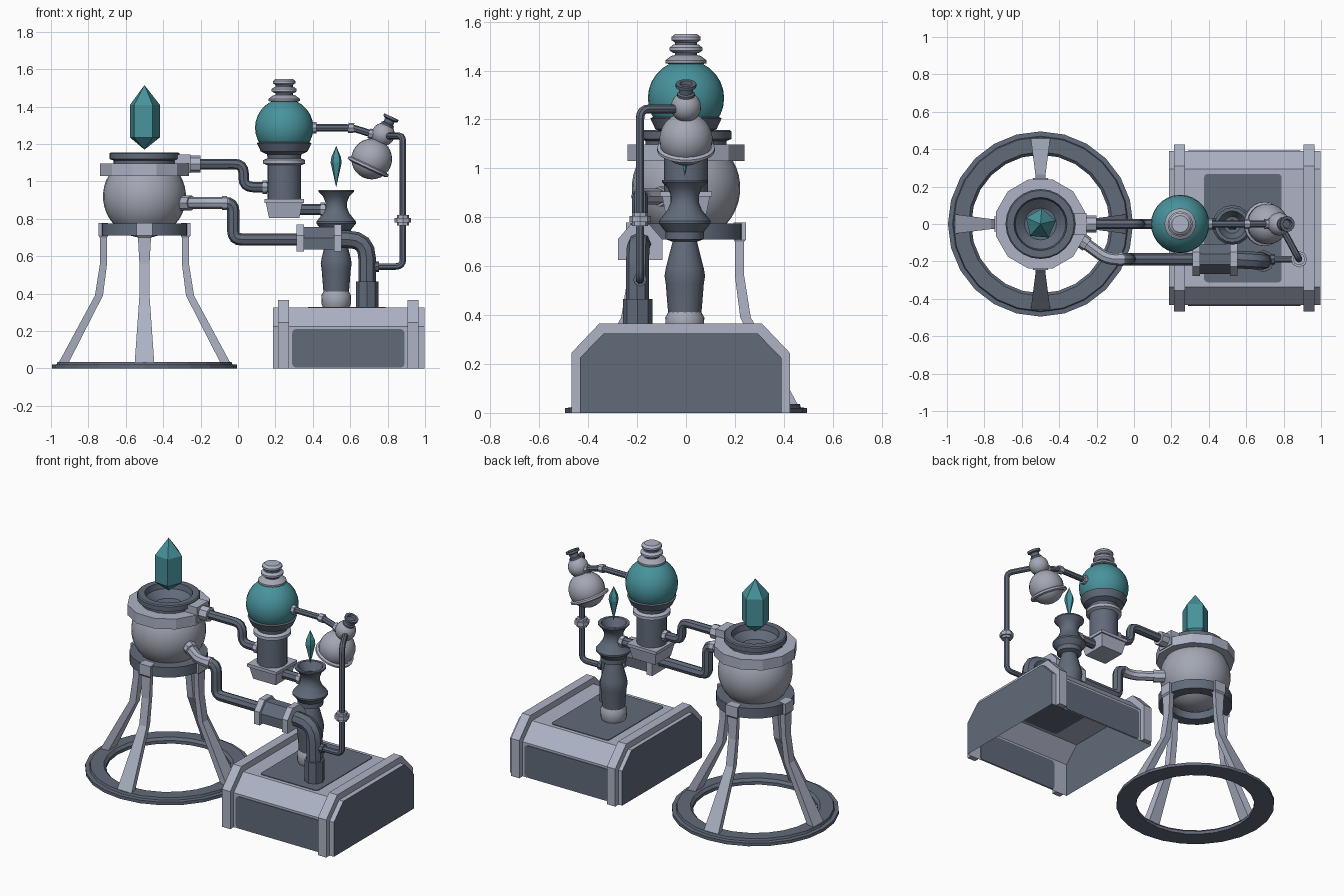
import bpy, bmesh
from math import sin, cos, pi, radians
from mathutils import Vector, Matrix

if "Cube" in bpy.data.objects:
    bpy.data.objects.remove(bpy.data.objects["Cube"])


def material(name, rgb):
    m = bpy.data.materials.new(name)
    m.diffuse_color = (*rgb, 1)
    m.use_nodes = True
    m.node_tree.nodes["Principled BSDF"].inputs["Base Color"].default_value = m.diffuse_color
    return m


LIGHT = material("pale_steel", (.42, .45, .56))
GREY = material("soft_grey", (.37, .39, .46))
DARK = material("dark_slate", (.12, .145, .195))
TEAL = material("teal_glass", (.065, .29, .33))


def add(name, bm, mats, smooth=None, matrix=None):
    bmesh.ops.recalc_face_normals(bm, faces=bm.faces)
    me = bpy.data.meshes.new(name)
    bm.to_mesh(me)
    bm.free()
    for m in mats:
        me.materials.append(m)
    if smooth:
        me.shade_smooth()
        me.set_sharp_from_angle(angle=radians(smooth))
    ob = bpy.data.objects.new(name, me)
    bpy.context.collection.objects.link(ob)
    if matrix is not None:
        ob.matrix_world = matrix
    return ob


def lathe(name, centre, prof, mat, n=20, smooth=32, closed=False, axis=(0, 0, 1), turn=0):
    """Revolve (radius, height) points about an axis through centre."""
    bm = bmesh.new()
    rows = []
    for r, z in prof:
        k = 1 if r < 1e-5 else n
        rows.append([bm.verts.new((r * cos(turn + 2 * pi * i / n), r * sin(turn + 2 * pi * i / n), z))
                     for i in range(k)])
    for a, b in zip(rows, rows[1:] + (rows[:1] if closed else [])):
        for i in range(n):
            j = (i + 1) % n
            q = [a[i % len(a)], a[j % len(a)], b[j % len(b)], b[i % len(b)]]
            q = list(dict.fromkeys(q))
            if len(q) > 2:
                bm.faces.new(q)
    mtx = Matrix.Translation(centre) @ Vector(axis).to_track_quat('Z', 'Y').to_matrix().to_4x4()
    return add(name, bm, [mat], smooth, mtx if tuple(axis) != (0, 0, 1) else Matrix.Translation(centre))


def arc(r, a0=-90, a1=90, n=14):
    return [(r * cos(radians(a0 + (a1 - a0) * i / n)), r * sin(radians(a0 + (a1 - a0) * i / n)))
            for i in range(n + 1)]


def pipe(name, pts, r, mat, bend=.05):
    """Round tube along a path with rounded corners."""
    pts = [Vector(p) for p in pts]
    path = [pts[0]]
    for a, b, c in zip(pts, pts[1:], pts[2:]):
        p, q = b + (a - b).normalized() * bend, b + (c - b).normalized() * bend
        path += [p * (1 - t) ** 2 + b * 2 * t * (1 - t) + q * t * t for t in (0, .25, .5, .75, 1)]
    path.append(pts[-1])
    cu = bpy.data.curves.new(name, 'CURVE')
    cu.dimensions, cu.bevel_depth, cu.bevel_resolution, cu.use_fill_caps = '3D', r, 2, True
    sp = cu.splines.new('POLY')
    sp.points.add(len(path) - 1)
    for s, p in zip(sp.points, path):
        s.co = (*p, 1)
    tmp = bpy.data.objects.new(name + "_path", cu)
    bpy.context.collection.objects.link(tmp)
    me = bpy.data.meshes.new_from_object(tmp.evaluated_get(bpy.context.evaluated_depsgraph_get()))
    bpy.data.objects.remove(tmp)
    me.materials.clear()
    bm = bmesh.new()
    bm.from_mesh(me)
    for f in bm.faces:
        f.material_index = 0
    return add(name, bm, [mat], 40)


def prism(name, outline, x0, x1, side, cap, open_bottom=False):
    """Extrude a (y, z) outline along x; end caps take their own colour."""
    bm = bmesh.new()
    a = [bm.verts.new((x0, y, z)) for y, z in outline]
    b = [bm.verts.new((x1, y, z)) for y, z in outline]
    n = len(outline)
    for i in range(n - 1 if open_bottom else n):
        bm.faces.new([a[i], a[(i + 1) % n], b[(i + 1) % n], b[i]])
    for loop in (a, b):
        bm.faces.new(loop).material_index = 1
    return add(name, bm, [side, cap])


def box(name, lo, hi, mat):
    return prism(name, [(lo[1], lo[2]), (lo[1], hi[2]), (hi[1], hi[2]), (hi[1], lo[2])], lo[0], hi[0], mat, mat)


def plate(name, w, h, matrix, mat, r=.02):
    """Thin rounded panel."""
    bm = bmesh.new()
    vs = []
    for k, (sx, sy) in enumerate(((1, 1), (-1, 1), (-1, -1), (1, -1))):
        for t in (0, 30, 60, 90):
            g = radians(t + 90 * k)
            vs.append(bm.verts.new((sx * (w / 2 - r) + r * cos(g), sy * (h / 2 - r) + r * sin(g), -.004)))
    f = bm.faces.new(vs)
    new = bmesh.ops.extrude_face_region(bm, geom=[f])['geom']
    bmesh.ops.translate(bm, vec=(0, 0, .008), verts=[v for v in new if isinstance(v, bmesh.types.BMVert)])
    if not any(len(g.verts) > 4 and g.calc_center_median().z < 0 for g in bm.faces):
        bm.faces.new(vs)
    return add(name, bm, [mat], None, matrix)


# --- Stand: floor ring, four legs, holder ring
S = (-.5, 0, 0)
lathe("floor_ring", S, [(.37, 0), (.495, 0), (.495, .02), (.47, .022), (.465, .036), (.385, .036), (.37, .02)],
      DARK, 24, None, True)
for k in range(4):
    bm = bmesh.new()
    prev = None
    for ro, ri, z, w in ((.457, .404, .034, .052), (.265, .222, .39, .027), (.238, .2, .56, .027),
                         (.238, .2, .70, .035), (.246, .195, .71, .042), (.246, .195, .778, .042)):
        row = [bm.verts.new(p) for p in ((ro, -w, z), (ro, w, z), (ri, w * .8, z), (ri, -w * .8, z))]
        if prev:
            for i in range(4):
                bm.faces.new([prev[i], prev[(i + 1) % 4], row[(i + 1) % 4], row[i]])
        else:
            bm.faces.new(row)
        prev = row
    bm.faces.new(prev)
    add(f"stand_leg_{k + 1}", bm, [LIGHT], None, Matrix.Translation(S) @ Matrix.Rotation(k * pi / 2, 4, 'Z'))
lathe("holder_ring", S, [(.16, .71), (.232, .71), (.232, .775), (.16, .775)], DARK, 24, 30, True)

# --- Cauldron: bowl, collar, rim and floating crystal
lathe("cauldron_bowl", (-.5, 0, .92), arc(.222, -90, 42, 14), GREY, 28)
lathe("cauldron_collar", S, [(.17, 1.03), (.247, 1.03), (.247, 1.097), (.17, 1.097)], LIGHT, 12, None, True, turn=pi / 12)
lathe("cauldron_rim", S, [(.165, 1.09), (.165, 1.112), (.187, 1.12), (.187, 1.15), (.18, 1.156), (.142, 1.156),
                          (.135, 1.12), (.085, 1.08), (0, 1.075)], DARK, 24)
lathe("large_crystal", S, [(0, 1.17), (.084, 1.235), (.084, 1.41), (0, 1.515)], TEAL, 5, None, turn=radians(85))

# --- Machine base: open-bottomed casing, raised bands, dark panels
CY = -.022
body = [(-.412, 0), (-.412, .225), (-.315, .325), (.315, .325), (.412, .225), (.412, 0)]
prism("base_casing", [(y + CY, z) for y, z in body], .187, .996, LIGHT, DARK, True)
outer = [(-.447, 0), (-.447, .245), (-.333, .365), (.333, .365), (.447, .245), (.447, 0)]
band = [(y + CY, z) for y, z in outer + body[::-1]]
for side, x in (("left", .213), ("right", .905)):
    prism(f"base_band_{side}", band, x, x + .06, LIGHT, LIGHT)
plate("base_top_panel", .415, .58, Matrix.Translation((.582, CY, .325)), DARK)
for side, s in (("front", -1), ("back", 1)):
    plate(f"base_{side}_panel", .6, .205, Matrix.Translation((.59, CY + s * .412, .108)) @ Matrix.Rotation(pi / 2, 4, 'X'), DARK)

# --- Chimney with its small crystal
C = (.525, -.005, 0)
lathe("chimney_foot", C, [(.07, .325), (.078, .345), (.08, .39), (.066, .415)], GREY)
lathe("chimney_body", C, [(.068, .41), (.07, .43), (.078, .53), (.083, .56), (.078, .59), (.05, .70), (.078, .71),
                          (.078, .74), (.106, .775), (.106, .785), (.07, .83), (.058, .86), (.058, .89), (.07, .92),
                          (.094, .945), (.094, .953), (.075, .953), (.045, .9), (0, .895)], DARK, 16)
lathe("small_crystal", C, [(0, .968), (.031, 1.1), (.027, 1.13), (0, 1.19)], TEAL, 5, None, turn=radians(20))

# --- Globe flask on its column
F = (.247, 0, 0)
lathe("flask_square_foot", F, [(0, .805), (.115, .805), (.138, .885), (.15, .885), (.15, .905), (0, .905)], LIGHT, 4, None, turn=pi / 4)
lathe("flask_column", F, [(.09, .9), (.09, 1.1)], DARK)
lathe("flask_column_ring", F, [(.085, 1.085), (.112, 1.095), (.112, 1.115), (.085, 1.125)], LIGHT)
lathe("flask_cup", F, [(.088, 1.12), (.092, 1.145), (.125, 1.16), (.146, 1.205), (.135, 1.21)], DARK)
lathe("flask_globe", (.247, 0, 1.287), arc(.156), TEAL, 28)
lathe("flask_lid", F, [(.06, 1.425), (.084, 1.43), (.084, 1.442), (.06, 1.46), (.045, 1.463)], GREY)
lathe("flask_stem", F, [(.046, 1.45), (.046, 1.53)], DARK)
for k, (z, r) in enumerate(((1.472, .067), (1.515, .06))):
    lathe(f"flask_knob_{k + 1}", F, [(0, z), (r - .015, z), (r, z + .01), (r, z + .022), (r - .015, z + .034), (0, z + .034)], LIGHT)
pipe("flask_to_chimney_pipe", [(.33, 0, .85), (.49, 0, .85)], .03, DARK)
pipe("flask_to_chimney_ring", [(.44, 0, .85), (.465, 0, .85)], .037, LIGHT)

# --- Tilted round pot with a small bulb and neck
P, A = Vector((.715, 0, 1.12)), Vector((.42, 0, .9)).normalized()
lathe("pot_body", P, arc(.109), GREY, 24, axis=A)
lathe("pot_band", P, [(.1, -.058), (.118, -.052), (.118, -.04), (.105, -.034)], LIGHT, 24, axis=A)
lathe("pot_bulb", P + A * .145, arc(.062), GREY, axis=A)
lathe("pot_neck", P + A * .19, [(.036, 0), (.036, .015), (.028, .02), (.028, .04), (.042, .046), (.042, .06),
                                (.026, .06), (.022, .045), (0, .045)], DARK, axis=A)

# --- Upper pipe: cauldron collar to flask column
box("collar_outlet", (-.34, -.058, 1.045), (-.255, .058, 1.145), LIGHT)
pipe("collar_outlet_nozzle", [(-.27, 0, 1.093), (-.2, 0, 1.093)], .046, LIGHT)
pipe("upper_pipe", [(-.22, 0, 1.093), (.03, 0, 1.093), (.03, 0, .97), (.18, 0, .97)], .028, DARK)
pipe("upper_pipe_ring", [(.13, 0, .97), (.155, 0, .97)], .036, LIGHT)

# --- Lower pipe: bowl to machine base through a coupling box
Y = -.188
pipe("bowl_outlet", [(-.36, -.03, .885), (-.145, Y, .885), (-.05, Y, .885)], .032, LIGHT)
pipe("bowl_outlet_sleeve", [(-.33, -.051, .885), (-.25, -.11, .885)], .041, LIGHT)
pipe("bowl_outlet_joint", [(-.085, Y, .885), (-.06, Y, .885)], .037, LIGHT)
pipe("lower_pipe", [(-.07, Y, .885), (-.025, Y, .885), (-.025, Y, .69), (.34, Y, .69)], .033, DARK, .044)
pipe("down_pipe", [(.52, Y, .69), (.69, Y - .01, .69), (.69, Y - .01, .34)], .047, DARK, .1)
pipe("down_pipe_sleeve", [(.69, Y - .01, .32), (.69, Y - .01, .465)], .06, DARK)


def coupling(name, x0, x1, w, zb, zt, mat):
    prism(name, [(Y - w, zb), (Y - w, zt - .06), (Y - w + .052, zt), (Y + w - .052, zt), (Y + w, zt - .06), (Y + w, zb)],
          x0, x1, mat, LIGHT)


coupling("coupling_core", .345, .52, .08, .637, .757, DARK)
coupling("coupling_left_flange", .312, .352, .091, .625, .77, LIGHT)
coupling("coupling_right_flange", .513, .553, .091, .625, .77, LIGHT)

# --- Thin pipes: globe to bulb, bulb down to the thick pipe
pipe("globe_to_bulb_pipe", [(.38, 0, 1.287), (.61, 0, 1.287), (.76, 0, 1.24)], .019, DARK, .03)
pipe("globe_outlet_ring", [(.395, 0, 1.287), (.42, 0, 1.287)], .03, LIGHT)
pipe("globe_pipe_joint", [(.59, 0, 1.287), (.62, 0, 1.285)], .027, LIGHT)
pipe("bulb_inlet_ring", [(.70, 0, 1.258), (.722, 0, 1.251)], .027, LIGHT)
pipe("side_pipe", [(.78, 0, 1.243), (.882, Y, 1.243), (.882, Y, .545), (.71, Y, .545)], .018, DARK, .04)
pipe("side_pipe_collar", [(.882, Y, .765), (.882, Y, .82)], .033, LIGHT)
pipe("side_pipe_flange", [(.882, Y, .78), (.882, Y, .805)], .044, LIGHT)
pipe("side_pipe_ring", [(.73, Y, .545), (.755, Y, .545)], .028, DARK)
